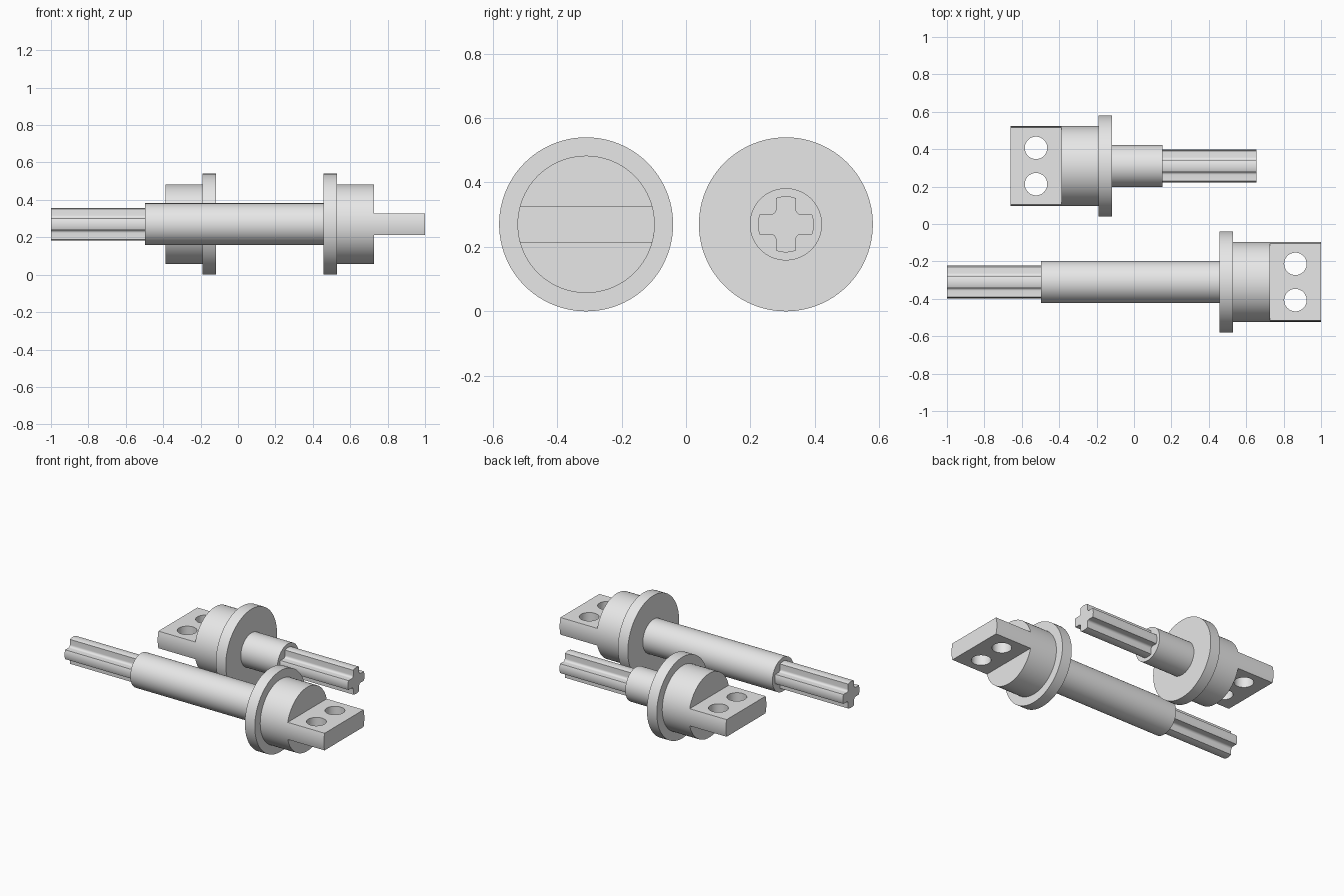
import bpy, bmesh, math
from mathutils import Vector

if "Cube" in bpy.data.objects:
    bpy.data.objects.remove(bpy.data.objects["Cube"])

R_FLANGE, R_DRUM, R_SHAFT, R_AXLE = 0.27, 0.213, 0.112, 0.087
TAB_HALF, ARM_HALF, FILLET = 0.057, 0.031, 0.016
FLANGE_END, DRUM_END, TAB_END, AXLE_LEN = 0.073, 0.27, 0.542, 0.502
Z = 0.27

grey = bpy.data.materials.new("light grey")
grey.diffuse_color = (0.8, 0.8, 0.8, 1)
grey.use_nodes = True
grey.node_tree.nodes["Principled BSDF"].inputs["Base Color"].default_value = grey.diffuse_color


def make(name, bm):
    bmesh.ops.recalc_face_normals(bm, faces=bm.faces[:])
    mesh = bpy.data.meshes.new(name)
    bm.to_mesh(mesh)
    bm.free()
    mesh.materials.append(grey)
    ob = bpy.data.objects.new(name, mesh)
    bpy.context.collection.objects.link(ob)
    return ob


def smooth(ob):
    bpy.ops.object.select_all(action='DESELECT')
    ob.select_set(True)
    bpy.context.view_layer.objects.active = ob
    bpy.ops.object.shade_smooth_by_angle(angle=math.radians(30))


def lathe(name, profile, y, n=96):
    """Turn (x, radius) points about the x axis, capping both ends."""
    bm = bmesh.new()
    rings = []
    for x, r in profile:
        rings.append([bm.verts.new((x, y + r * math.cos(math.tau * i / n),
                                    Z + r * math.sin(math.tau * i / n))) for i in range(n)])
    for a, b in zip(rings, rings[1:]):
        for i in range(n):
            j = (i + 1) % n
            bm.faces.new((a[i], a[j], b[j], b[i]))
    bm.faces.new(rings[0])
    bm.faces.new(rings[-1])
    return make(name, bm)


def prism(name, section, x0, x1, y):
    """Extrude a (y, z) section along x."""
    bm = bmesh.new()
    face = bm.faces.new([bm.verts.new((x0, y + p, Z + q)) for p, q in section])
    ext = bmesh.ops.extrude_face_region(bm, geom=[face])["geom"]
    bmesh.ops.translate(bm, vec=Vector((x1 - x0, 0, 0)),
                        verts=[v for v in ext if isinstance(v, bmesh.types.BMVert)])
    return make(name, bm)


def arc(cx, cy, r, a0, a1, n):
    return [(cx + r * math.cos(a0 + (a1 - a0) * i / n),
             cy + r * math.sin(a0 + (a1 - a0) * i / n)) for i in range(n + 1)]


def cross_section():
    """Four round-ended arms with filleted inner corners."""
    tip = math.asin(ARM_HALF / R_AXLE)
    c = ARM_HALF + FILLET
    quarter = arc(0, 0, R_AXLE, -tip, tip, 8) + arc(c, c, FILLET, -math.pi / 2, -math.pi, 6)
    pts = []
    for k in range(4):
        for p, q in quarter:
            for _ in range(k):
                p, q = -q, p
            pts.append((p, q))
    return pts


def tab_section():
    """Slab whose sides follow the drum's curve."""
    a = math.asin(TAB_HALF / R_DRUM)
    return arc(0, 0, R_DRUM, -a, a, 8) + arc(0, 0, R_DRUM, math.pi - a, math.pi + a, 8)


def build(prefix, x0, d, y, shaft_len):
    def at(s):
        return x0 + d * s

    # shaft, flange and drum turned as one body
    smooth(lathe(prefix + "_shaft_and_flange", [
        (at(-shaft_len), R_SHAFT), (at(0), R_SHAFT), (at(0), R_FLANGE),
        (at(FLANGE_END), R_FLANGE), (at(FLANGE_END), R_DRUM), (at(DRUM_END), R_DRUM)], y))

    # cross-shaped axle
    smooth(prism(prefix + "_cross_axle", cross_section(),
                 at(-shaft_len), at(-shaft_len - AXLE_LEN), y))

    # mounting tab with two drilled holes
    tab = prism(prefix + "_tab", tab_section(), at(DRUM_END), at(TAB_END), y)
    for side in (-1, 1):
        bpy.ops.mesh.primitive_cylinder_add(
            vertices=48, radius=0.06, depth=0.4,
            location=(at((DRUM_END + TAB_END) / 2), y + side * 0.097, Z))
        drill = bpy.context.object
        mod = tab.modifiers.new("hole", 'BOOLEAN')
        mod.operation, mod.object, mod.solver = 'DIFFERENCE', drill, 'EXACT'
        bpy.context.view_layer.objects.active = tab
        bpy.ops.object.modifier_apply(modifier=mod.name)
        bpy.data.objects.remove(drill)
    smooth(tab)


build("long", 0.457, 1, -0.31, 0.955)
build("short", -0.118, -1, 0.31, 0.27)
